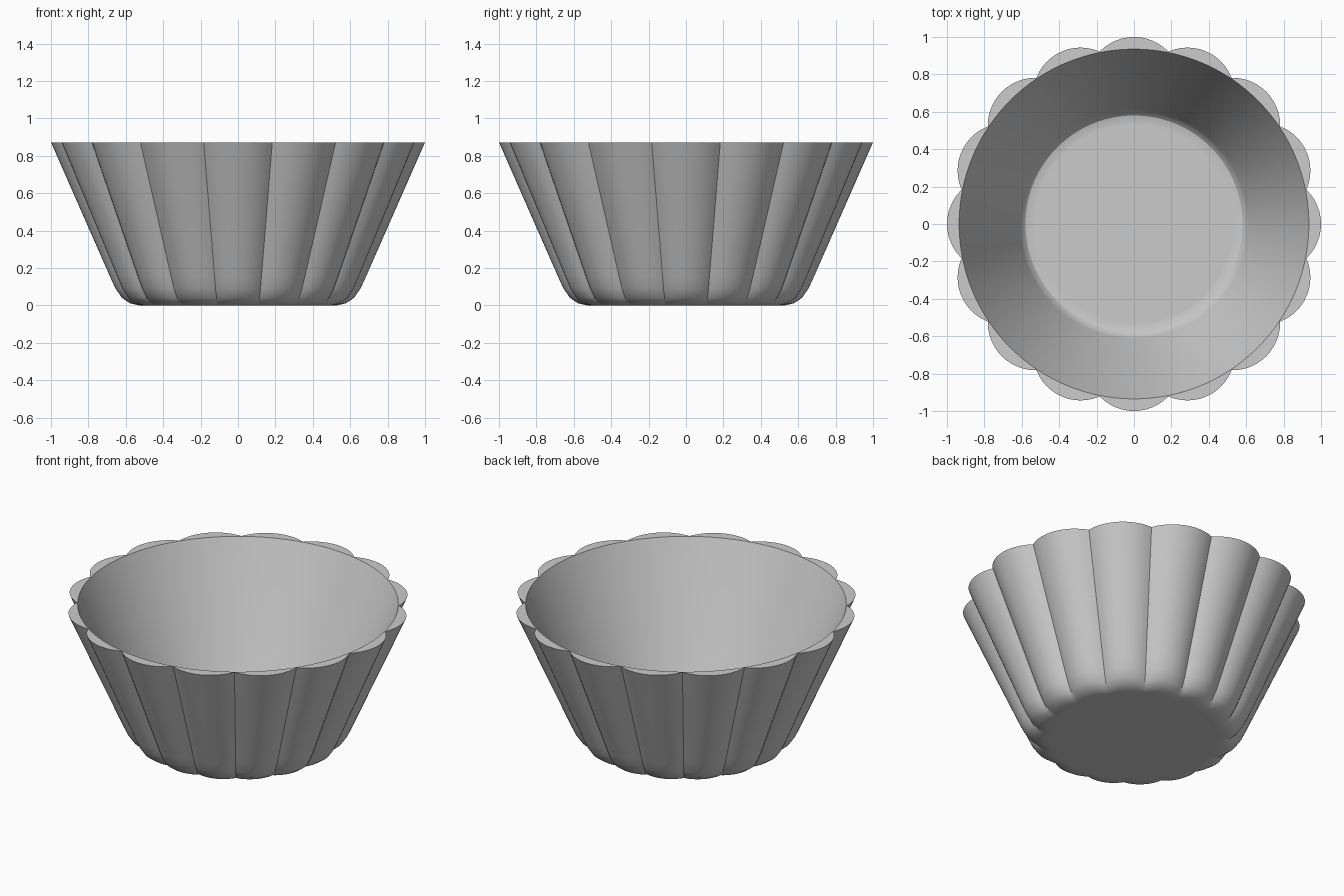
import bpy, bmesh, math

cube = bpy.data.objects.get("Cube")
if cube:
    bpy.data.objects.remove(cube, do_unlink=True)

LOBES, STEPS = 16, 12
COUNT = LOBES * STEPS
LOBE_RADIUS = 0.254
HEIGHT = 0.872

# Single grey material
grey = bpy.data.materials.new("light grey")
grey.use_nodes = True
colour = (0.6, 0.6, 0.6, 1)
grey.diffuse_color = colour
grey.node_tree.nodes["Principled BSDF"].inputs["Base Color"].default_value = colour


def scallop(i):
    """Radius of the fluted outline, 1 at the middle of each lobe."""
    phi = ((i + STEPS / 2) % STEPS - STEPS / 2) * math.tau / COUNT
    c = 1 - LOBE_RADIUS
    return c * math.cos(phi) + math.sqrt(LOBE_RADIUS ** 2 - (c * math.sin(phi)) ** 2)


def ring(bm, radius, z, depth):
    """Closed loop of vertices; depth sets how strongly it is fluted."""
    verts = []
    for i in range(COUNT):
        a = math.tau * i / COUNT
        r = radius * (1 - depth * (1 - scallop(i)))
        verts.append(bm.verts.new((r * math.cos(a), r * math.sin(a), z)))
    return verts


# Wall profile (radius, height, flute depth): underside, fluted outside, rim, plain inside, floor
profile = [
    (0.49, 0, 0.4), (0.53, 0, 0.5), (0.58, 0.012, 0.7), (0.62, 0.04, 0.9),
    (0.655, 0.09, 1), (0.685, 0.155, 1), (1, HEIGHT, 1),
    (0.935, HEIGHT, 0), (0.611, 0.1, 0), (0.598, 0.074, 0),
    (0.58, 0.057, 0), (0.55, 0.05, 0), (0.53, 0.05, 0),
]

bm = bmesh.new()
rings = [ring(bm, *p) for p in profile]
for low, high in zip(rings, rings[1:]):
    for i in range(COUNT):
        j = (i + 1) % COUNT
        bm.faces.new((low[i], low[j], high[j], high[i]))
bm.faces.new(rings[0][::-1])
bm.faces.new(rings[-1])
bmesh.ops.recalc_face_normals(bm, faces=bm.faces)

mesh = bpy.data.meshes.new("fluted_bowl")
bm.to_mesh(mesh)
bm.free()
mesh.materials.append(grey)
bowl = bpy.data.objects.new("fluted_bowl", mesh)
bpy.context.collection.objects.link(bowl)

# Smooth walls with crisp flute creases and rim
bpy.ops.object.select_all(action="DESELECT")
bowl.select_set(True)
bpy.context.view_layer.objects.active = bowl
bpy.ops.object.shade_smooth_by_angle(angle=math.radians(30))
